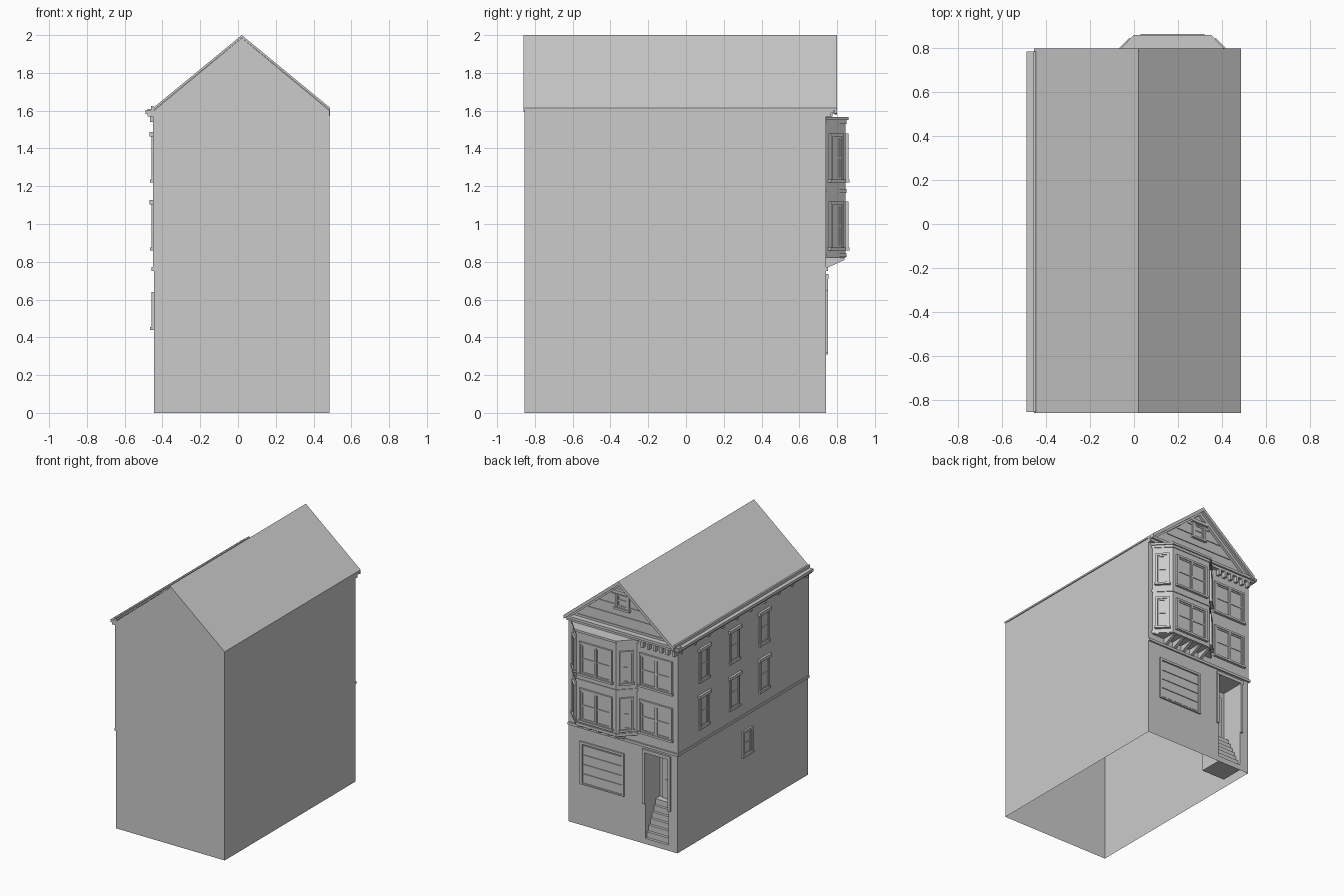
import bpy
import bmesh
from mathutils import Matrix, Vector

old = bpy.data.objects.get("Cube")
if old:
    bpy.data.objects.remove(old, do_unlink=True)

grey = bpy.data.materials.new("plain_grey")
grey.use_nodes = True
grey.diffuse_color = (0.6, 0.6, 0.6, 1)
grey.node_tree.nodes["Principled BSDF"].inputs["Base Color"].default_value = (0.6, 0.6, 0.6, 1)

# Main dimensions
X0, X1, XM = -0.445, 0.485, 0.02
Y0, Y1 = -0.855, 0.74
EAVE, RIDGE = 1.6, 1.985


def finish(name, bm, recalc=True):
    if recalc:
        bmesh.ops.recalc_face_normals(bm, faces=bm.faces)
    mesh = bpy.data.meshes.new(name)
    bm.to_mesh(mesh)
    bm.free()
    mesh.materials.append(grey)
    obj = bpy.data.objects.new(name, mesh)
    bpy.context.scene.collection.objects.link(obj)
    return obj


def frame(origin, along, out):
    """Local axes on a wall: x along it, y outward, z up."""
    u, n = Vector(along).normalized(), Vector(out).normalized()
    m = Matrix((u, n, (0, 0, 1))).transposed().to_4x4()
    m.translation = Vector(origin)
    return m


WORLD = Matrix.Identity(4)
FACADE = frame((0, Y1, 0), (1, 0, 0), (0, 1, 0))
SIDE = frame((X0, 0, 0), (0, 1, 0), (-1, 0, 0))


def add_box(bm, m, x, y, z):
    size = Matrix.Diagonal((x[1] - x[0], y[1] - y[0], z[1] - z[0], 1))
    mid = Matrix.Translation((sum(x) / 2, sum(y) / 2, sum(z) / 2))
    bmesh.ops.create_cube(bm, size=1, matrix=m @ mid @ size)


def boxes(name, m, items):
    bm = bmesh.new()
    for x, y, z in items:
        add_box(bm, m, x, y, z)
    return finish(name, bm)


def prism(name, points, a, b, place):
    """Extrude an outline from a to b; place maps (p, q, t) to a position."""
    bm = bmesh.new()
    ends = [[bm.verts.new(place(p, q, t)) for p, q in points] for t in (a, b)]
    bm.faces.new(ends[0])
    bm.faces.new(ends[1])
    n = len(points)
    for i in range(n):
        j = (i + 1) % n
        bm.faces.new((ends[0][i], ends[0][j], ends[1][j], ends[1][i]))
    return finish(name, bm)


def along_y(p, q, t):
    return (p, t, q)


def along_z(p, q, t):
    return (p, q, t)


def along_x(p, q, t):
    return (t, p, q)


def window(name, m, c, w, z0, z1, cols=1, hood=False):
    """Casing, sill, sash frames with a meeting rail, and recessed panes."""
    bm = bmesh.new()
    a, b, t = c - w / 2, c + w / 2, 0.016
    add_box(bm, m, (a, b), (0, 0.003), (z0, z1))
    for x in ((a, a + t), (b - t, b)):
        add_box(bm, m, x, (0, 0.014), (z0, z1))
    add_box(bm, m, (a, b), (0, 0.014), (z1 - t, z1))
    add_box(bm, m, (a - 0.006, b + 0.006), (0, 0.02), (z0, z0 + t))
    if hood:
        add_box(bm, m, (a - 0.012, b + 0.012), (0, 0.024), (z1 - 0.018, z1 + 0.006))
    step = (w - 2 * t) / cols
    for i in range(cols):
        l = a + t + i * step
        r, s = l + step, 0.011
        if i:
            add_box(bm, m, (l - 0.008, l + 0.008), (0, 0.013), (z0, z1))
        for x in ((l, l + s), (r - s, r)):
            add_box(bm, m, x, (0, 0.008), (z0 + t, z1 - t))
        mid = (z0 + z1) / 2
        for z in (z0 + t + s / 2, mid, z1 - t - s / 2):
            add_box(bm, m, (l, r), (0, 0.008), (z - s / 2, z + s / 2))
    return finish(name, bm)


# House shell, open underneath, with the entrance recess
DL, DR, DT, DB = -0.37, -0.17, 0.71, 0.56
bm = bmesh.new()


def face(*pts):
    bm.faces.new([bm.verts.new(p) for p in pts])


gable = [(X1, EAVE), (XM, RIDGE), (X0, EAVE)]
face(*[(x, Y1, z) for x, z in [(X0, 0), (DL, 0), (DL, DT), (DR, DT), (DR, 0), (X1, 0)] + gable][::-1])
face(*[(x, Y0, z) for x, z in [(X0, 0), (X1, 0)] + gable])
face((X1, Y0, 0), (X1, Y1, 0), (X1, Y1, EAVE), (X1, Y0, EAVE))
face((X0, Y1, 0), (X0, Y0, 0), (X0, Y0, EAVE), (X0, Y1, EAVE))
face((DL, Y1, 0), (DL, Y1, DT), (DL, DB, DT), (DL, DB, 0))
face((DR, Y1, 0), (DR, DB, 0), (DR, DB, DT), (DR, Y1, DT))
face((DL, Y1, DT), (DR, Y1, DT), (DR, DB, DT), (DL, DB, DT))
face((DL, DB, 0), (DL, DB, DT), (DR, DB, DT), (DR, DB, 0))
finish("house_walls", bm, recalc=False)

# Upper storey cladding and belt course
boxes("side_upper_cladding", SIDE, [((Y0, Y1), (0, 0.006), (0.76, 1.58))])
boxes("belt_course", WORLD, [((X0 - 0.012, X1), (Y1, Y1 + 0.012), (0.752, 0.772)),
                             ((X0 - 0.012, X0), (Y0, Y1 + 0.012), (0.752, 0.772))])

# Roof and barge boards


def chevron(drop):
    return [(-0.455, 1.61), (XM, 2.0), (0.488, 1.615), (0.488, 1.615 - drop),
            (XM, 2.0 - drop), (-0.455, 1.61 - drop)]


prism("roof", chevron(0.014), -0.86, 0.79, along_y)
prism("barge_board", chevron(0.03), 0.785, 0.8, along_y)
prism("rake_moulding", chevron(0.045), Y1, 0.76, along_y)

# Eaves cornice, gutter and brackets
boxes("side_gutter", WORLD, [((-0.49, X0), (-0.855, 0.785), (1.582, 1.603)),
                             ((-0.478, X0), (-0.855, 0.775), (1.568, 1.582)),
                             ((-0.46, -0.447), (-0.855, 0.785), (1.6, 1.625))])
boxes("front_cornice", WORLD, [((-0.48, X1), (Y1, 0.782), (1.588, 1.608)),
                               ((-0.465, X1), (Y1, 0.768), (1.568, 1.588))])
boxes("front_cornice_brackets", FACADE,
      [((x, x + 0.02), (0, 0.03), (1.525, 1.57)) for x in [-0.44 + i * 0.054 for i in range(6)]])
boxes("side_cornice_brackets", SIDE,
      [((y, y + 0.022), (0, 0.02), (1.54, 1.57)) for y in [-0.83 + i * 0.17 for i in range(10)]])

# Gable siding and attic window
for i in range(4):
    z = 1.62 + i * 0.08
    half = (RIDGE - z) / 0.83 - 0.05
    boxes("gable_siding", FACADE, [((XM - half, XM + half), (0, 0.006), (z, z + 0.008))])
window("attic_window", FACADE, XM, 0.12, 1.755, 1.9, 1, True)

# Bay window


def bay_outline(grow):
    return [(-0.1 - grow, Y1), (0.005 - grow / 2, 0.845 + grow),
            (0.345 + grow / 2, 0.845 + grow), (0.45 + grow, Y1)]


for name, z0, z1, grow in (("bay_walls", 0.82, 1.56, 0), ("bay_base_moulding", 0.825, 0.845, 0.006),
                           ("bay_middle_band", 1.165, 1.185, 0.006),
                           ("bay_cornice_lower", 1.53, 1.55, 0.006), ("bay_cornice", 1.55, 1.567, 0.015)):
    prism(name, bay_outline(grow), z0, z1, along_z)

for i in range(5):
    x = 0.01 + i * 0.08
    prism("bay_corbel", [(Y1, 0.765), (Y1, 0.825), (0.84, 0.825), (0.84, 0.81)],
          x - 0.012, x + 0.012, along_x)

bay_front = frame((0.175, 0.845, 0), (1, 0, 0), (0, 1, 0))
bay_left = frame((0.3975, 0.7925, 0), (1, -1, 0), (1, 1, 0))
bay_right = frame((-0.0475, 0.7925, 0), (1, 1, 0), (-1, 1, 0))
for z0, z1 in ((0.86, 1.12), (1.22, 1.48)):
    window("bay_front_window", bay_front, 0, 0.28, z0, z1, 2)
    window("bay_left_window", bay_left, 0, 0.1, z0, z1)
    window("bay_right_window", bay_right, 0, 0.1, z0, z1)
    window("front_double_window", FACADE, -0.265, 0.28, z0 - 0.01, z1 - 0.01, 2)
    for y in (0.425, 0.055, -0.31):
        window("side_window", SIDE, y, 0.12, z0, z1, 1, True)
window("side_lower_window", SIDE, -0.106, 0.12, 0.44, 0.64)

# Garage door with four panels
boxes("garage_frame", FACADE, [((0.006, 0.024), (0, 0.012), (0.32, 0.65)),
                               ((0.364, 0.382), (0, 0.012), (0.32, 0.65)),
                               ((0.006, 0.382), (0, 0.012), (0.632, 0.65)),
                               ((0.006, 0.382), (0, 0.012), (0.32, 0.33))])
boxes("garage_panels", FACADE,
      [((0.03, 0.358), (0, 0.006), (0.336 + i * 0.073, 0.403 + i * 0.073)) for i in range(4)])

# Entrance surround, steps and door
boxes("entrance_surround", FACADE, [((DL - 0.02, DL), (0, 0.012), (0.31, 0.73)),
                                    ((DR, DR + 0.02), (0, 0.012), (0.31, 0.73)),
                                    ((DL - 0.02, DR + 0.02), (0, 0.014), (DT, 0.735))])
steps = 7
for i in range(steps):
    boxes("entrance_step", WORLD, [((DL, DR), (DB, Y1 - i * 0.021), (i * 0.043, (i + 1) * 0.043))])
door = frame((-0.27, DB, 0), (1, 0, 0), (0, 1, 0))
boxes("entrance_door", door, [((-0.07, 0.07), (0, 0.01), (0.3, 0.66)),
                              ((-0.045, 0.045), (0, 0.016), (0.33, 0.45)),
                              ((-0.045, 0.045), (0, 0.016), (0.48, 0.63))])
